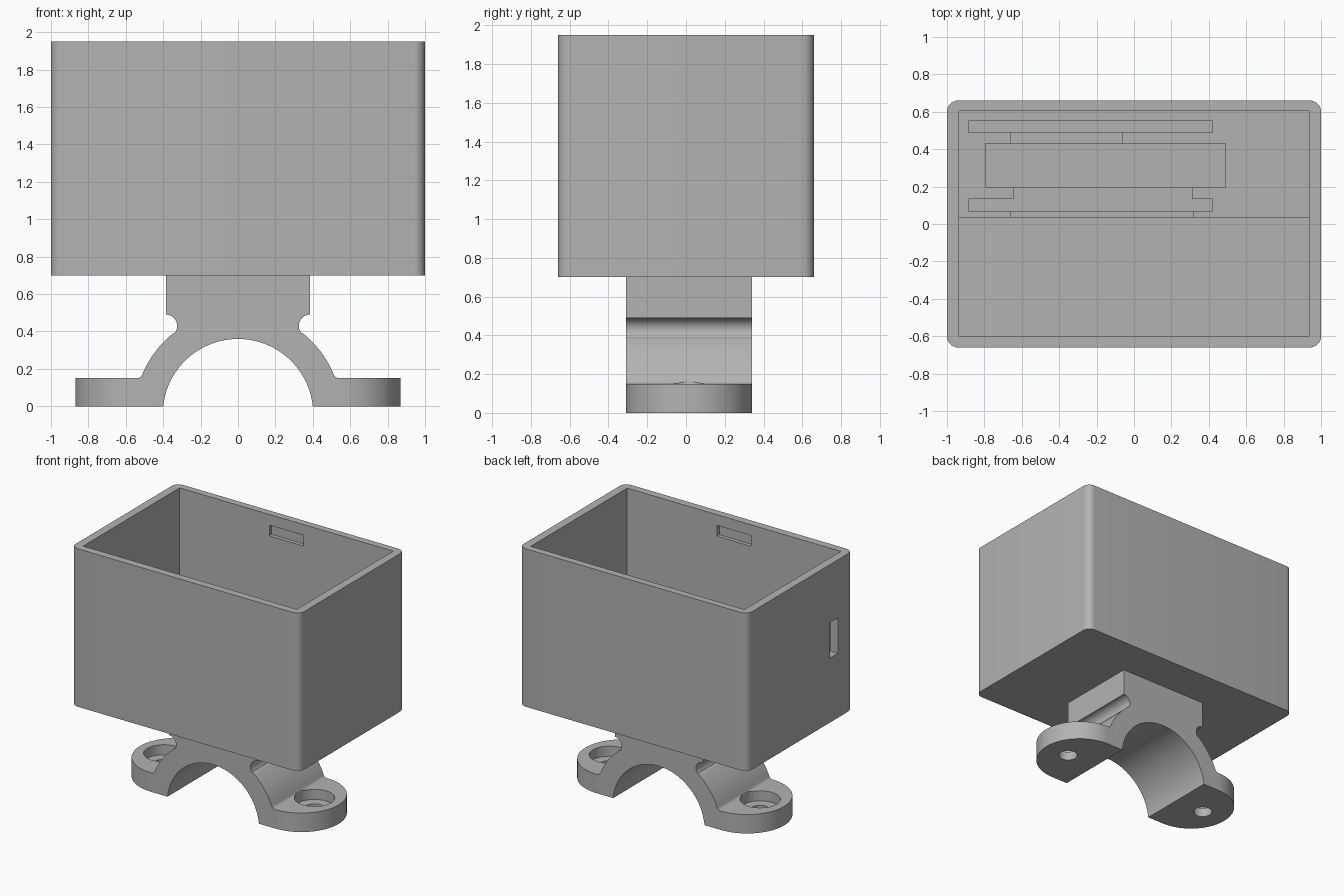
import bpy
import bmesh
from math import cos, sin, radians
from mathutils import Vector

cube = bpy.data.objects.get("Cube")
if cube:
    bpy.data.objects.remove(cube, do_unlink=True)

grey = bpy.data.materials.new("plain grey")
grey.use_nodes = True
grey.diffuse_color = (0.45, 0.45, 0.45, 1)
grey.node_tree.nodes["Principled BSDF"].inputs["Base Color"].default_value = (0.45, 0.45, 0.45, 1)


def arc(cx, cy, r, start, end, steps):
    """Points on an arc, angles in degrees."""
    angles = [radians(start + (end - start) * i / steps) for i in range(steps + 1)]
    return [(cx + r * cos(a), cy + r * sin(a)) for a in angles]


def prism(name, points, low, high, axis="z"):
    """Extrude a closed outline along z, or an xz outline along y."""
    place = (lambda u, v: (u, v, low)) if axis == "z" else (lambda u, v: (u, low, v))
    step = Vector((0, 0, high - low)) if axis == "z" else Vector((0, high - low, 0))
    bm = bmesh.new()
    face = bm.faces.new([bm.verts.new(place(u, v)) for u, v in points])
    grown = bmesh.ops.extrude_face_region(bm, geom=[face])["geom"]
    bmesh.ops.translate(bm, vec=step, verts=[g for g in grown if isinstance(g, bmesh.types.BMVert)])
    bmesh.ops.recalc_face_normals(bm, faces=bm.faces)
    mesh = bpy.data.meshes.new(name)
    bm.to_mesh(mesh)
    bm.free()
    mesh.materials.append(grey)
    obj = bpy.data.objects.new(name, mesh)
    bpy.context.collection.objects.link(obj)
    return obj


def block(name, x0, x1, y0, y1, z0, z1):
    return prism(name, [(x0, y0), (x1, y0), (x1, y1), (x0, y1)], z0, z1)


def carve(target, tool, operation="DIFFERENCE"):
    """Apply a boolean and remove its helper."""
    tool.hide_render = True
    mod = target.modifiers.new("carve", "BOOLEAN")
    mod.operation, mod.object, mod.solver = operation, tool, "EXACT"
    bpy.context.view_layer.objects.active = target
    bpy.ops.object.modifier_apply(modifier=mod.name)
    bpy.data.objects.remove(tool, do_unlink=True)


def smooth(obj):
    bpy.ops.object.select_all(action="DESELECT")
    obj.select_set(True)
    bpy.context.view_layer.objects.active = obj
    bpy.ops.object.shade_smooth_by_angle(angle=radians(30))


# Open box with rounded upright corners
BOTTOM, FLOOR, TOP = 0.70, 0.76, 1.95
outline = []
for cx, cy, a in ((0.94, 0.6, 0), (-0.94, 0.6, 90), (-0.94, -0.6, 180), (0.94, -0.6, 270)):
    outline += arc(cx, cy, 0.06, a, a + 90, 8)
box = prism("box", outline, BOTTOM, TOP)
carve(box, block("cavity", -0.935, 0.935, -0.6, 0.605, FLOOR, TOP + 0.1))

# Lid notches inside the long walls, and the cable slot in one end
for y0, y1 in ((-0.63, -0.55), (0.55, 0.635)):
    carve(box, block("notch", -0.15, 0.15, y0, y1, 1.78, 1.865))
carve(box, block("cable_slot", -1.1, -0.9, -0.47, -0.37, 1.21, 1.49))
smooth(box)

# Raised holder with pockets for upright boards
HOLDER_TOP = 1.10
holder = block("board_holder", -0.95, 0.95, 0.035, 0.62, FLOOR - 0.02, HOLDER_TOP)
pockets = (
    (-0.885, 0.42, 0.07, 0.135, 0.80),
    (-0.645, 0.31, 0.10, 0.20, 0.80),
    (-0.885, 0.42, 0.49, 0.55, 0.80),
    (-0.795, 0.49, 0.195, 0.43, 0.77),
    (-0.66, 0.315, 0.0, 0.08, 0.88),
    (-0.66, -0.065, 0.42, 0.50, 0.88),
)
for x0, x1, y0, y1, depth in pockets:
    carve(holder, block("pocket", x0, x1, y0, y1, depth, HOLDER_TOP + 0.1))

# Saddle clamp: half outline from the bore to the neck, then mirrored
CENTRE, MIDDLE, EAR = -0.042, 0.015, 0.325
half = arc(0, CENTRE, 0.402, 90, 6, 28)
half += [(0.9, 0), (0.9, 0.15)]
half += arc(0.54, 0.18, 0.03, 270, 200, 5)
half += arc(0, CENTRE, 0.554, 24, 51, 14)
half += arc(0.385, 0.43, 0.06, 220, 90, 12)
half += [(0.385, BOTTOM)]
profile = half + [(-x, z) for x, z in reversed(half[1:])]
clamp = prism("pipe_clamp", profile, MIDDLE - EAR, MIDDLE + EAR, "y")

# Round the ear ends, then drill counterbored screw holes
ends = arc(0.545, MIDDLE, EAR, -90, 90, 40) + arc(-0.545, MIDDLE, EAR, 90, 270, 40)
carve(clamp, prism("ear_plan", ends, -0.1, 1), "INTERSECT")
for side in (-1, 1):
    for radius, low in ((0.145, 0.07), (0.07, -0.1)):
        circle = arc(side * 0.66, MIDDLE, radius, 0, 360, 32)[:-1]
        carve(clamp, prism("screw_hole", circle, low, 0.3))
smooth(clamp)
